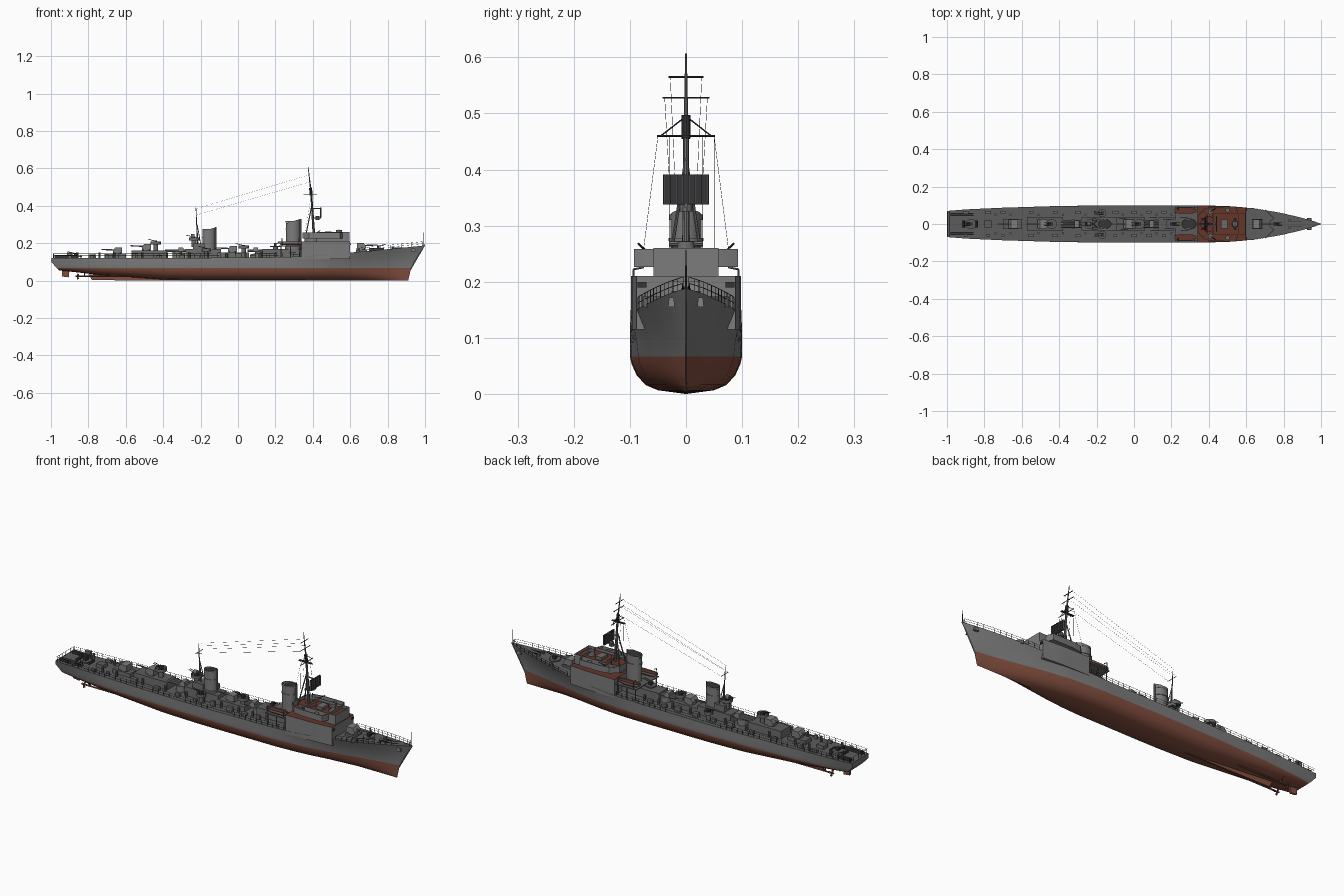
import bpy, bmesh, math, random
from mathutils import Vector

if "Cube" in bpy.data.objects:
    bpy.data.objects.remove(bpy.data.objects["Cube"])
random.seed(4)

COLOURS = {"hull_grey": (.20, .20, .20), "deck_grey": (.105, .108, .105), "house_grey": (.15, .152, .15),
           "bottom_red": (.23, .078, .05), "planking_brown": (.13, .036, .022),
           "dark_metal": (.035, .035, .04), "rigging_black": (.015, .015, .015)}
MATS = {}
for n, c in COLOURS.items():
    MATS[n] = bpy.data.materials.new(n)
    MATS[n].diffuse_color = (*c, 1)
NAMES = list(COLOURS)


def interp(t, x):
    for (x0, y0), (x1, y1) in zip(t, t[1:]):
        if x <= x1:
            return y0 + (y1 - y0) * max(0, x - x0) / (x1 - x0)
    return t[-1][1]


class Part:
    """Collects simple solids into one named object."""
    def __init__(self, name, mat="house_grey"):
        self.name, self.mat, self.bm = name, mat, bmesh.new()

    def face(self, vs, mat=None):
        f = self.bm.faces.new(vs)
        f.material_index = NAMES.index(mat or self.mat)
        return f

    def prism(self, pts, lo, hi, axis="z", mat=None, top=None, taper=1, slope=0):
        m = Vector((sum(p[0] for p in pts) / len(pts), sum(p[1] for p in pts) / len(pts)))
        def place(p, h):
            return (p[0], p[1], h) if axis == "z" else (p[0], h, p[1])
        a = [self.bm.verts.new(place(p, lo)) for p in pts]
        b = [self.bm.verts.new(place(m + (Vector(p) - m) * taper, hi + slope * (p[0] - m.x))) for p in pts]
        for i in range(len(pts)):
            j = (i + 1) % len(pts)
            self.face((a[i], a[j], b[j], b[i]), mat)
        self.face(a[::-1], mat)
        self.face(b, top or mat)

    def box(self, x, y, z, mat=None, top=None, taper=1):
        self.prism([(x[0], y[0]), (x[1], y[0]), (x[1], y[1]), (x[0], y[1])], z[0], z[1], mat=mat, top=top, taper=taper)

    def rod(self, p, q, r, r2=None, n=6, mat=None):
        p, q = Vector(p), Vector(q)
        u = (q - p).normalized()
        s = u.orthogonal().normalized()
        t = u.cross(s)
        r2 = r if r2 is None else r2
        ring = [(s * math.cos(2 * math.pi * i / n) + t * math.sin(2 * math.pi * i / n)) for i in range(n)]
        a = [self.bm.verts.new(p + d * r) for d in ring]
        b = [self.bm.verts.new(q + d * r2) for d in ring]
        for i in range(n):
            self.face((a[i], a[(i + 1) % n], b[(i + 1) % n], b[i]), mat)
        self.face(a[::-1], mat)
        self.face(b, mat)

    def wall(self, pts, z0, z1, t, mat=None):
        # thin bulwark ring around an outline
        m = Vector((sum(p[0] for p in pts) / len(pts), sum(p[1] for p in pts) / len(pts)))
        inner = [Vector(p) - (Vector(p) - m).normalized() * t for p in pts]
        rings = [[self.bm.verts.new((p[0], p[1], z)) for p in o] for o, z in
                 ((pts, z0), (pts, z1), (inner, z1), (inner, z0))]
        for k in range(4):
            a, b = rings[k], rings[(k + 1) % 4]
            for i in range(len(pts)):
                j = (i + 1) % len(pts)
                self.face((a[i], a[j], b[j], b[i]), mat)

    def done(self):
        bm = self.bm
        bmesh.ops.recalc_face_normals(bm, faces=bm.faces)
        for f in bm.faces:
            f.smooth = True
        for e in bm.edges:
            e.smooth = len(e.link_faces) == 2 and e.calc_face_angle(0) < math.radians(32)
        me = bpy.data.meshes.new(self.name)
        bm.to_mesh(me)
        used = sorted({p.material_index for p in me.polygons})
        idx = [used.index(p.material_index) for p in me.polygons]
        for u in used:
            me.materials.append(MATS[NAMES[u]])
        me.polygons.foreach_set("material_index", idx)
        bpy.context.collection.objects.link(bpy.data.objects.new(self.name, me))


def oval(cx, cy, rx, ry, n=24):
    return [(cx + rx * math.cos(2 * math.pi * i / n), cy + ry * math.sin(2 * math.pi * i / n)) for i in range(n)]


# hull: lofted stations, red below the waterline, deck on top
WL = .067
DECK_B = [(-1, .07), (-.9, .078), (-.7, .087), (-.4, .096), (-.1, .1), (.3, .1), (.5, .097), (.65, .085),
          (.8, .058), (.9, .034), (.97, .013), (1, .001)]
WATER_B = [(-1, .058), (-.9, .07), (-.7, .085), (-.4, .096), (-.1, .1), (.3, .098), (.5, .085), (.65, .062),
           (.8, .034), (.9, .016), (1, .001)]
DECK_Z = [(-1, .122), (-.2, .122), (.2, .125), (.4, .13), (.6, .148), (.8, .167), (1, .188)]
KEEL_Z = [(-1, .055), (-.78, .03), (-.4, .004), (-.2, 0), (1, 0)]
edge = lambda x: interp(DECK_B, x)
dz = lambda x: interp(DECK_Z, x)
hull = Part("hull", "hull_grey")
rings = []
for i in range(61):
    X = -1 + 2 * i / 60
    bw, bd, zd, zb = interp(WATER_B, X), edge(X), dz(X), interp(KEEL_Z, X)
    k = 1 + 1.2 * max(0, (X - .4) / .6)
    half = [(bw * w ** k, zb + f * (WL - zb)) for w, f in
            ((0, 0), (.5, .1), (.72, .24), (.88, .5), (.97, .8), (1, 1))]
    half += [(bw + (bd - bw) * t ** 1.4, WL + (zd - WL) * t) for t in (.3, .65, 1)]
    ring = []
    for y, z in [(-y, z) for y, z in half[:0:-1]] + half:
        xs = interp([(0, -.93), (.05, -.95), (.1, -1), (.13, -.995)], z)
        xb = interp([(0, .91), (WL, .925), (.13, .958), (.188, 1)], z)
        ring.append(hull.bm.verts.new((xs + (xb - xs) * i / 60, y, z)))
    rings.append(ring)
for a, b in zip(rings, rings[1:]):
    for j in range(len(a) - 1):
        red = (a[j].co.z + a[j + 1].co.z) / 2 < WL
        hull.face((a[j], b[j], b[j + 1], a[j + 1]), "bottom_red" if red else "hull_grey")
    hull.face((a[-1], b[-1], b[0], a[0]), "deck_grey")
hull.face(rings[0])
hull.face(rings[-1])
hull.done()

# keel fin, rudder, shafts and propellers
gear = Part("rudder_and_propellers", "bottom_red")
gear.prism([(-.3, 0), (-.3, .01), (-.8, .034), (-.78, .003)], -.004, .004, "y")
gear.prism([(-.94, .022), (-.905, .018), (-.9, .065), (-.94, .065)], -.005, .005, "y")
for s in (-1, 1):
    gear.rod((-.52, s * .035, .024), (-.87, s * .035, .024), .004, n=8)
    gear.rod((-.82, s * .035, .024), (-.82, s * .03, .05), .003)
    gear.rod((-.82, s * .035, .024), (-.82, s * .055, .05), .003)
    for k in range(3):
        a = k * 2.094 + .5
        gear.rod((-.86, s * .035, .024), (-.855, s * .035 + .016 * math.cos(a), .024 + .016 * math.sin(a)), .003, .006)
gear.done()

# deck railings, open along the bridge house
rail = Part("railings", "dark_metal")
for s in (-1, 1):
    for x0, x1, n in ((-.985, .33, 42), (.62, .985, 13)):
        pts = [(x, s * (edge(x) - .002), dz(x)) for x in (x0 + (x1 - x0) * i / n for i in range(n + 1))]
        for x, y, z in pts:
            rail.rod((x, y, z), (x, y, z + .022), .0009, n=4)
        for p, q in zip(pts, pts[1:]):
            for h in (.011, .022):
                rail.rod((p[0], p[1], p[2] + h), (q[0], q[1], q[2] + h), .0007, n=4)
rail.rod((.994, 0, .185), (.994, 0, .257), .002, .001)
for i in range(7):
    y = -.066 + .022 * i
    rail.rod((-.988, y, .122), (-.988, y, .144), .0009, n=4)
rail.rod((-.988, -.07, .144), (-.988, .07, .144), .0008, n=4)
rail.done()

# bridge house, following the hull side
bridge = Part("bridge", "hull_grey")
xs = [.34 + .26 * i / 8 for i in range(9)]
bridge.prism([(x, -edge(x) + .001) for x in xs] + [(x, edge(x) - .001) for x in xs[::-1]], .115, .21, top="planking_brown")
bridge.box((.42, .597), (-.058, .058), (.205, .247), top="planking_brown")
bridge.wall([(.42, -.058), (.597, -.058), (.597, .058), (.42, .058)], .24, .26, .005)
wings = [(.345, -.05), (.38, -.085), (.43, -.093), (.545, -.093), (.56, -.055)]
wings += [(x, -y) for x, y in wings[::-1]]
bridge.prism(wings, .226, .233, top="planking_brown")
bridge.wall(wings, .228, .258, .004)
bridge.prism(oval(.4, 0, .045, .04), .205, .25, top="planking_brown")
bridge.done()
fit = Part("bridge_fittings")
fit.prism(oval(.54, 0, .018, .018, 16), .245, .272, taper=.8)
fit.rod((.54, -.03, .268), (.54, .03, .268), .005, n=8)
fit.box((.465, .5), (-.025, .025), (.24, .262))
for s in (-1, 1):
    fit.prism(oval(.41, s * .066, .014, .014, 12), .23, .25)
    fit.rod((.41, s * .066, .25), (.44, s * .085, .268), .002, mat="dark_metal")
    fit.prism(oval(.5, s * .074, .012, .012, 12), .23, .252)
    fit.box((.585, .604), (s * .078 - .008, s * .078 + .008), (.19, .2), "dark_metal")
fit.done()

# deck houses
house = Part("deck_houses", "house_grey")
for x0, x1, w, z in ((.13, .345, .036, .17), (-.1, .06, .034, .15), (-.28, -.09, .036, .168), (-.24, -.18, .028, .2),
                     (-.57, -.38, .038, .162), (-.70, -.60, .026, .142), (.63, .69, .026, .166), (-.8, -.76, .018, .14)):
    house.box((x0, x1), (-w, w), (.115, z), top="deck_grey")
house.box((.22, .345), (-.092, .092), (.183, .188), top="deck_grey")
for s in (-1, 1):
    for x in (.23, .28, .33):
        house.rod((x, s * .085, .12), (x, s * .085, .184), .003)
house.done()

# funnels with dark cap and steam pipe
for name, cx, rx, ry, z0, z1, r in (("fore_funnel", .294, .038, .028, .16, .318, .3), ("aft_funnel", -.156, .034, .025, .15, .274, .3)):
    f = Part(name, "hull_grey")
    f.prism(oval(cx, 0, rx, ry), z0, z1, top="dark_metal", slope=r)
    f.prism(oval(cx, 0, rx + .003, ry + .003), z1 - .045, z1 - .04)
    f.prism(oval(cx, 0, rx + .006, ry + .006), z0, z0 + .025)
    f.wall(oval(cx, 0, rx + .001, ry + .001), z1 - .008, z1 + .002, .004)
    f.rod((cx + rx + .003, 0, z0), (cx + rx + .003, 0, z1 + .012), .004, n=8)
    f.done()

# ship's boats
boats = Part("boats", "planking_brown")
for s in (-1, 1):
    out = [(.215, .062), (.24, .055), (.31, .055), (.352, .071), (.31, .088), (.24, .088), (.215, .08)]
    boats.prism([(x, s * y) for x, y in out], .206, .192, taper=.75)
    boats.wall([(x, s * y) for x, y in out], .2, .21, .004, "house_grey")
    for x in (.235, .325):
        boats.rod((x, s * .092, .186), (x, s * .094, .222), .0018, mat="house_grey")
        boats.rod((x, s * .094, .222), (x, s * .075, .226), .0018, mat="house_grey")
boats.done()

# main guns in open-backed shields
for i, (x, z, d) in enumerate(((.66, .165, 1), (-.03, .149, -1), (-.49, .161, -1), (-.645, .141, -1))):
    g = Part("main_gun_%d" % (i + 1), "hull_grey")
    g.prism(oval(x, 0, .022, .022, 16), z, z + .006)
    g.prism([(x - d * .024, z + .006), (x + d * .022, z + .006), (x + d * .025, z + .018), (x + d * .012, z + .036),
             (x - d * .024, z + .036)], -.024, .024, "y")
    g.rod((x, 0, z + .022), (x + d * .085, 0, z + .026), .0042, .0028, n=8)
    g.done()

# torpedo tube banks
for i, (x, d) in enumerate(((.115, 1), (-.325, -1))):
    t = Part("torpedo_tubes_%d" % (i + 1), "hull_grey")
    t.prism(oval(x, 0, .025, .025, 16), .12, .152)
    for k in (-1, 0, 1):
        t.rod((x - .065, k * .014, .159), (x + .065, k * .014, .159), .0065, n=10)
    t.box((x - d * .02 - .014, x - d * .02 + .014), (-.022, .022), (.155, .178), taper=.85)
    t.done()

# light flak in round tubs
for i, (x, y, z, h) in enumerate(((-.44, 0, .15, .048), (.03, 0, .145, .03), (-.235, 0, .18, .04), (-.17, .058, .12, .04),
                                  (-.17, -.058, .12, .04), (-.87, 0, .12, .012), (.2, 0, .16, .025), (.75, 0, .16, .012))):
    a = Part("light_flak_%d" % (i + 1))
    r = .028 if abs(y) < .01 else .022
    a.prism(oval(x, y, r * .45, r * .45, 12), z, z + h)
    a.prism(oval(x, y, r, r, 16), z + h - .004, z + h, top="deck_grey")
    if i < 5:
        a.wall(oval(x, y, r, r, 16), z + h, z + h + .012, .002)
    a.box((x - .007, x + .007), (y - .009, y + .009), (z + h, z + h + .016), "dark_metal")
    for s in (-1, 1):
        d = 1 if x > .1 else -1
        a.rod((x, y + s * .005, z + h + .013), (x + d * .042, y + s * .006, z + h + .024), .0017, mat="dark_metal")
    a.done()

# fore mast with yards, lookout and radar mattress
mast = Part("fore_mast", "house_grey")
mast.rod((.408, 0, .21), (.392, 0, .46), .0075, .005, n=10)
mast.rod((.392, 0, .46), (.375, 0, .607), .0045, .0015, n=8)
mast.rod((.391, 0, .455), (.388, 0, .497), .008, n=10, mat="dark_metal")
mast.box((.35, .422), (-.006, .006), (.457, .461), "dark_metal")
for z, w in ((.46, .052), (.528, .042), (.565, .031)):
    x = .392 - (z - .46) * .115
    mast.rod((x, -w, z), (x, w, z), .0018, mat="dark_metal")
for s in (-1, 1):
    mast.rod((.39, s * .045, .46), (.388, 0, .495), .0014, mat="dark_metal")
    mast.rod((.398, 0, .42), (.362, s * .028, .24), .003)
mast.rod((.4, 0, .335), (.445, 0, .335), .004)
mast.rod((.396, 0, .385), (.44, 0, .385), .003)
mast.rod((.425, 0, .325), (.425, 0, .345), .012, n=10)
mast.done()
radar = Part("radar_mattress", "dark_metal")
radar.box((.438, .443), (-.041, .041), (.338, .391))
for i in range(8):
    y = -.0385 + .011 * i
    radar.box((.443, .447), (y - .0012, y + .0012), (.339, .39), "house_grey")
radar.done()

# aft mast with searchlight
aft = Part("aft_mast", "house_grey")
aft.rod((-.214, 0, .16), (-.225, 0, .39), .0045, .0015, n=8)
aft.rod((-.221, -.03, .35), (-.221, .03, .35), .0014, mat="dark_metal")
for s in (-1, 1):
    aft.rod((-.218, 0, .3), (-.195, s * .018, .17), .002)
aft.rod((-.25, 0, .238), (-.232, 0, .238), .012, n=12)
aft.done()

# rigging
wire = Part("rigging", "rigging_black")
for s in (-1, 1):
    for a, b in (((.379, .028, .565), (-.222, .02, .385)), ((.384, .038, .528), (-.222, .028, .351)),
                 ((.392, .05, .46), (.36, .076, .255)), ((.392, .05, .46), (.39, .05, .255)), ((.392, .03, .46), (.41, .03, .25))):
        wire.rod((a[0], s * a[1], a[2]), (b[0], s * b[1], b[2]), .0004, n=3)
wire.done()

# foredeck gear, vents, lockers and depth charges
small = Part("deck_fittings", "house_grey")
for s in (-1, 1):
    small.box((.84, .93), (s * .012 - .0015, s * .012 + .0015), (.168, .178), "dark_metal")
    small.prism([(.70, s * .075), (.775, 0), (.78, 0), (.706, s * .077)], .155, .174)
    small.prism(oval(.83, s * .018, .008, .008, 10), .165, .184)
    small.box((.925, .95), (s * .026 - .006, s * .026 + .006), (.155, .172), "hull_grey", taper=.7)
    small.box((-.98, -.86), (s * .05 - .008, s * .05 + .008), (.12, .136), "dark_metal")
    for x in (-.9, -.78, -.7, -.55, -.42, -.3, -.2, -.1, 0, .08, .16):
        w, h = random.uniform(.006, .013), random.uniform(.012, .03)
        small.box((x - w * 1.3, x + w * 1.3), (s * .062 - w * .7, s * .062 + w * .7), (.12, .122 + h))
        small.prism(oval(x + .04, s * .05, .006, .006, 8), .12, .15)
for x in (-.91, -.84):
    small.rod((x, -.02, .13), (x, .02, .13), .007, n=8, mat="dark_metal")
small.done()

for m in bpy.data.materials:
    if m.users and not m.is_grease_pencil:
        m.use_nodes = True
        m.node_tree.nodes["Principled BSDF"].inputs["Base Color"].default_value = m.diffuse_color
